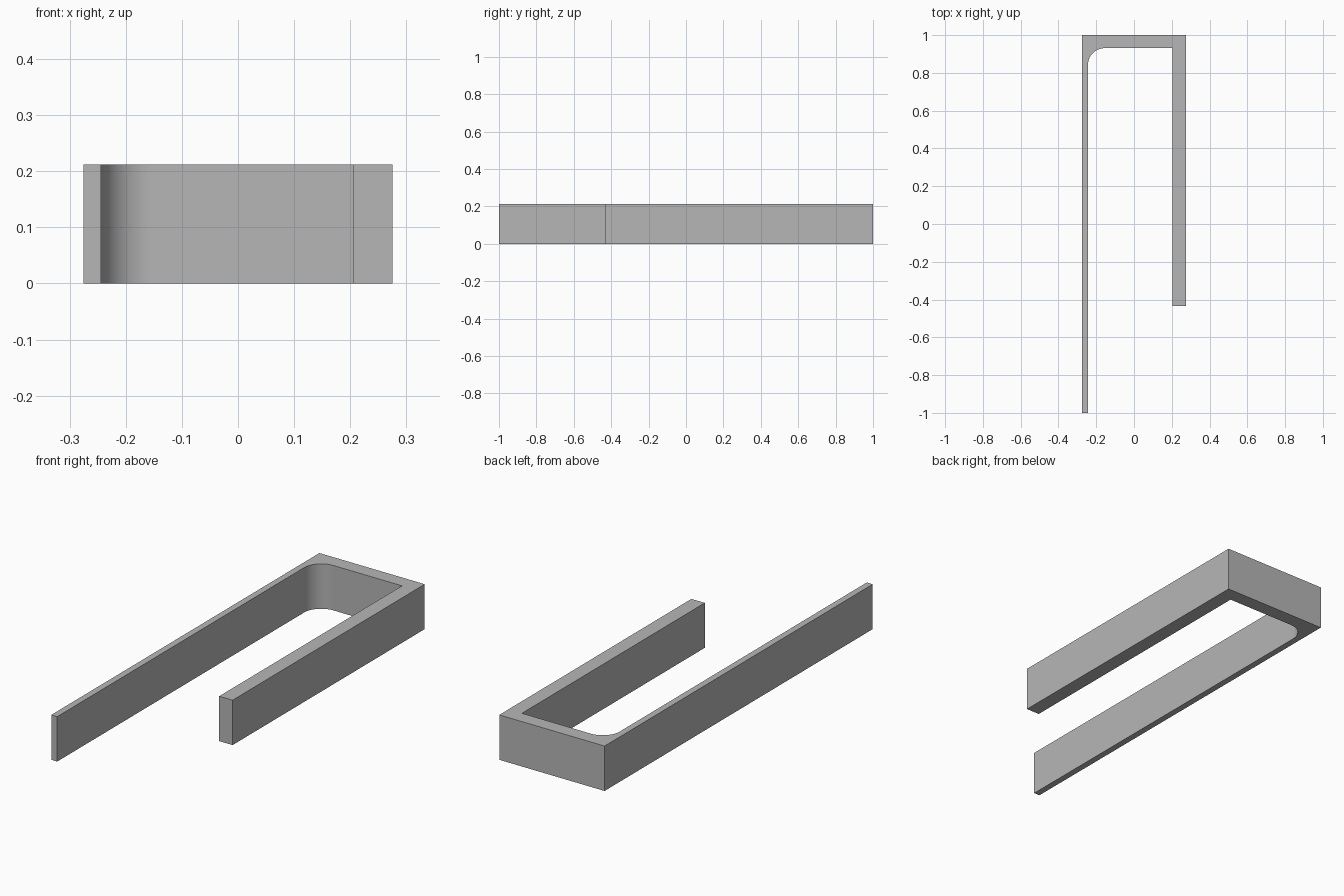
import bpy
import bmesh
from math import cos, sin, pi

cube = bpy.data.objects.get("Cube")
if cube:
    bpy.data.objects.remove(cube, do_unlink=True)

# Overall size, wall faces and the rounded inner corner
HALF_X, HALF_Y, HEIGHT = 0.275, 1.0, 0.212
THIN_INNER, THICK_INNER, BACK_INNER = -0.244, 0.205, 0.931
SHORT_END = -0.433
RADIUS, STEPS = 0.09, 16

grey = bpy.data.materials.new("plain grey")
grey.use_nodes = True
colour = (0.47, 0.47, 0.47, 1)
grey.diffuse_color = colour
grey.node_tree.nodes["Principled BSDF"].inputs["Base Color"].default_value = colour

# Plan outline, counter-clockwise from the tip of the long thin arm
outline = [
    (-HALF_X, -HALF_Y), (THIN_INNER, -HALF_Y),
]
cx, cy = THIN_INNER + RADIUS, BACK_INNER - RADIUS
for i in range(STEPS + 1):
    a = pi - i / STEPS * pi / 2
    outline.append((cx + RADIUS * cos(a), cy + RADIUS * sin(a)))
outline += [
    (THICK_INNER, BACK_INNER), (THICK_INNER, SHORT_END),
    (HALF_X, SHORT_END), (HALF_X, HALF_Y), (-HALF_X, HALF_Y),
]

# Extrude the outline into a solid bracket
bm = bmesh.new()
base = bm.faces.new([bm.verts.new((x, y, 0)) for x, y in outline])
top = bmesh.ops.extrude_face_region(bm, geom=[base], use_keep_orig=True)
bmesh.ops.translate(bm, vec=(0, 0, HEIGHT),
                    verts=[g for g in top["geom"] if isinstance(g, bmesh.types.BMVert)])
bmesh.ops.recalc_face_normals(bm, faces=bm.faces)
mesh = bpy.data.meshes.new("hook_bracket")
bm.to_mesh(mesh)
bm.free()
mesh.materials.append(grey)

bracket = bpy.data.objects.new("hook_bracket", mesh)
bpy.context.collection.objects.link(bracket)
bpy.ops.object.select_all(action="DESELECT")
bracket.select_set(True)
bpy.context.view_layer.objects.active = bracket
bpy.ops.object.shade_smooth_by_angle(angle=pi / 6)
